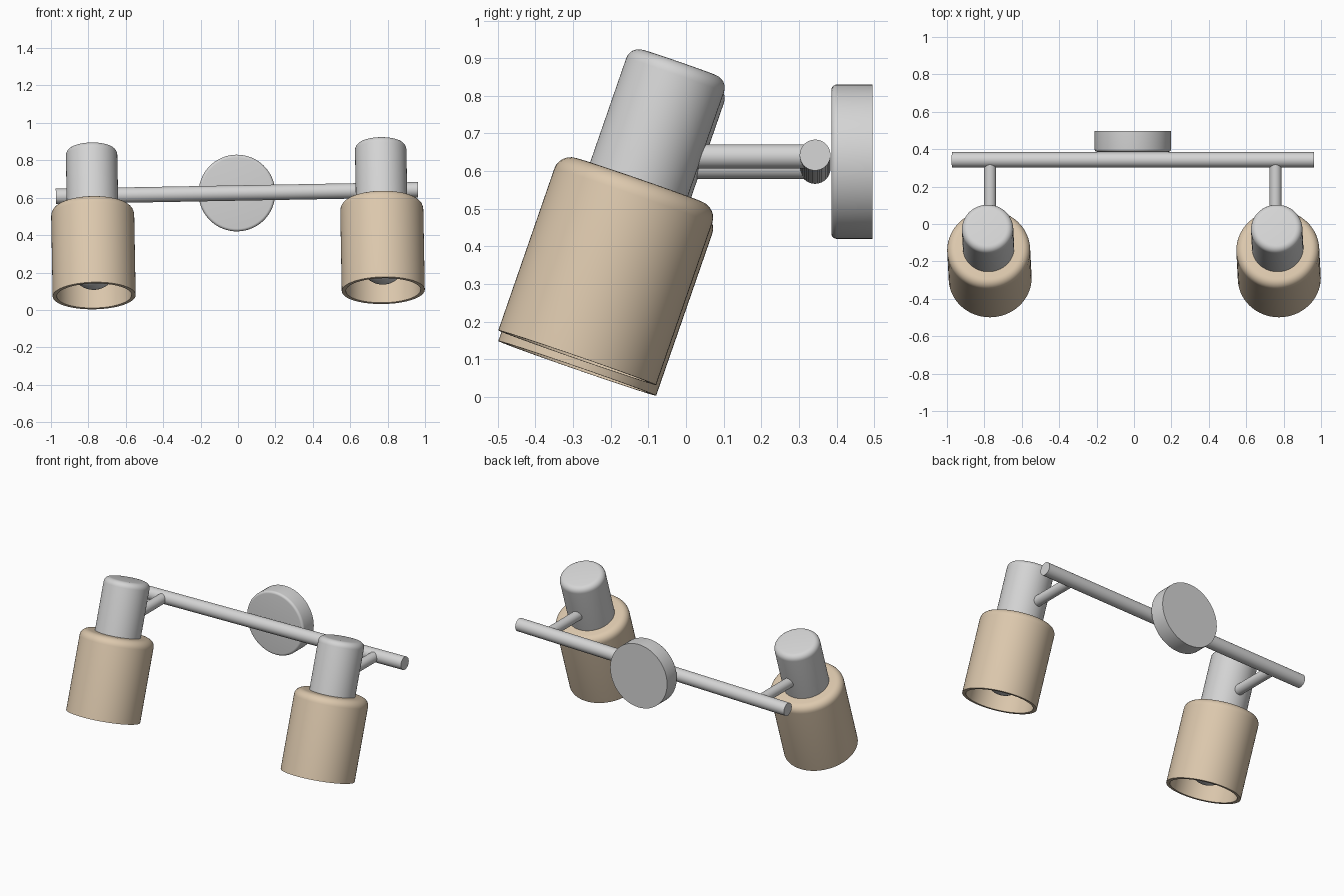
import bpy, bmesh, math
from mathutils import Matrix, Vector

if "Cube" in bpy.data.objects:
    bpy.data.objects.remove(bpy.data.objects["Cube"])


def material(name, rgb):
    m = bpy.data.materials.new(name)
    m.diffuse_color = (*rgb, 1)
    m.use_nodes = True
    m.node_tree.nodes["Principled BSDF"].inputs["Base Color"].default_value = m.diffuse_color
    return m


GREY = material("satin grey", (0.66, 0.66, 0.66))
TAN = material("warm tan", (0.72, 0.58, 0.42))

# The whole fixture hangs about one degree off level
ROOT = Matrix.Translation((-0.006, 0, 0.625)) @ Matrix.Rotation(math.radians(-1.05), 4, 'Y')


def arc(r, z, b, a0, a1, n=6):
    """Quarter-round profile points around centre (r, z)."""
    return [(r + b * math.cos(math.radians(a0 + (a1 - a0) * i / n)),
             z + b * math.sin(math.radians(a0 + (a1 - a0) * i / n))) for i in range(n + 1)]


def lathe(name, profile, mat, matrix, closed=False, seg=64):
    """Revolve (radius, height) points around local z."""
    bm = bmesh.new()
    vs = [bm.verts.new((r, 0, z)) for r, z in profile]
    es = [bm.edges.new(p) for p in zip(vs, vs[1:])]
    if closed:
        es.append(bm.edges.new((vs[-1], vs[0])))
    bmesh.ops.spin(bm, geom=vs + es, cent=(0, 0, 0), axis=(0, 0, 1),
                   angle=math.tau, steps=seg, use_duplicate=False)
    bmesh.ops.remove_doubles(bm, verts=bm.verts, dist=1e-5)
    bmesh.ops.recalc_face_normals(bm, faces=bm.faces)
    me = bpy.data.meshes.new(name)
    bm.to_mesh(me)
    bm.free()
    me.materials.append(mat)
    ob = bpy.data.objects.new(name, me)
    bpy.context.collection.objects.link(ob)
    ob.matrix_world = ROOT @ matrix
    bpy.ops.object.select_all(action='DESELECT')
    ob.select_set(True)
    bpy.context.view_layer.objects.active = ob
    bpy.ops.object.shade_smooth_by_angle(angle=math.radians(35))
    return ob


def rod(name, r, a, b):
    """Plain round bar between two points."""
    a, b = Vector(a), Vector(b)
    d = b - a
    mx = Matrix.Translation(a) @ d.to_track_quat('Z', 'Y').to_matrix().to_4x4()
    return lathe(name, [(0, 0), (r, 0), (r, d.length), (0, d.length)], GREY, mx, seg=40)


# Wall plate: round disc with a softened front edge
plate = [(0, 0), (0.205, 0)] + arc(0.19, 0.095, 0.015, 0, 90) + [(0, 0.11)]
lathe("wall_plate", plate, GREY,
      Matrix.Translation((0, 0.496, 0)) @ Matrix.Rotation(math.radians(90), 4, 'X'))

# Crossbar
rod("crossbar", 0.041, (-0.968, 0.343, 0), (0.968, 0.343, 0))

# Lamp profiles, measured along the lamp axis from the shade rim
shade = ([(0.2, 0), (0.222, 0)] + arc(0.177, 0.455, 0.045, 0, 90)
         + [(0.1, 0.5), (0.1, 0.478)] + arc(0.175, 0.453, 0.025, 90, 0))
holder = [(0, 0.44), (0.1375, 0.44)] + arc(0.1025, 0.795, 0.035, 0, 90) + [(0, 0.83)]
bulb = arc(0, 0.16, 0.12, -90, 40, 16) + [(0.06, 0.3), (0.06, 0.445), (0, 0.445)]
bulb[0] = (0, 0.04)

for side, s in (("left", -1), ("right", 1)):
    rod(side + "_arm", 0.032, (s * 0.763, -0.06, 0), (s * 0.763, 0.343, 0))
    mx = Matrix.Translation((s * 0.773, -0.289, -0.535)) @ Matrix.Rotation(math.radians(-19.1), 4, 'X')
    lathe(side + "_shade", shade, TAN, mx, closed=True)
    lathe(side + "_lamp_holder", holder, GREY, mx)
    lathe(side + "_bulb", bulb, GREY, mx, seg=40)
